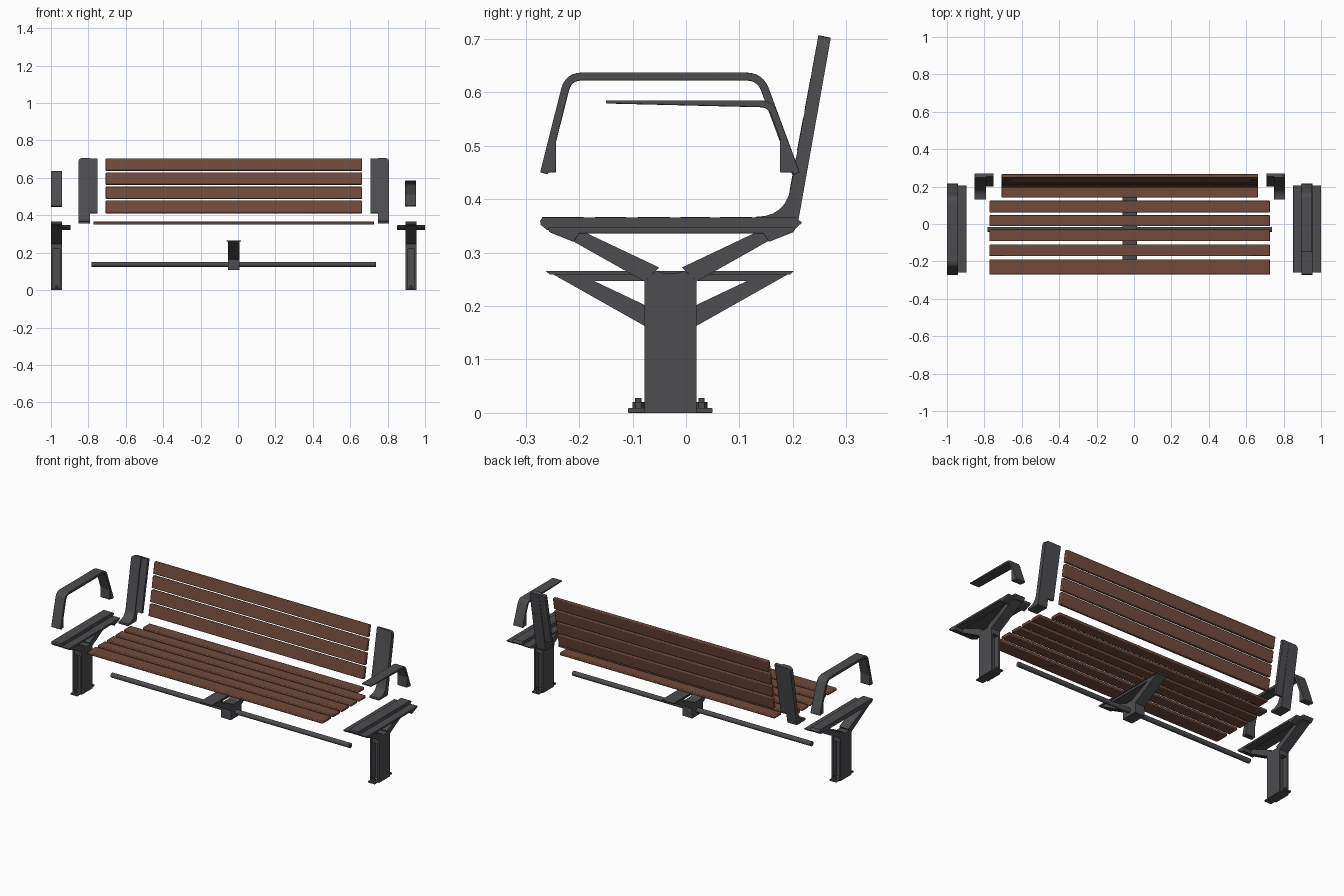
import bpy, bmesh, math
from mathutils import Vector

if "Cube" in bpy.data.objects:
    bpy.data.objects.remove(bpy.data.objects["Cube"])

XC = -0.0225  # mirror plane of the bench


def material(name, rgb):
    m = bpy.data.materials.new(name)
    m.diffuse_color = (*rgb, 1)
    m.use_nodes = True
    m.node_tree.nodes["Principled BSDF"].inputs["Base Color"].default_value = m.diffuse_color
    return m


METAL = material("dark grey metal", (0.075, 0.073, 0.08))
WOOD = material("brown wood", (0.165, 0.068, 0.045))


def finish(bm, name, mat, bevel=0.0):
    bmesh.ops.recalc_face_normals(bm, faces=bm.faces)
    me = bpy.data.meshes.new(name)
    bm.to_mesh(me)
    bm.free()
    me.materials.append(mat)
    ob = bpy.data.objects.new(name, me)
    bpy.context.collection.objects.link(ob)
    bpy.context.view_layer.objects.active = ob
    bpy.ops.object.select_all(action='DESELECT')
    ob.select_set(True)
    if bevel:
        mod = ob.modifiers.new("bevel", 'BEVEL')
        mod.width, mod.segments, mod.limit_method = bevel, 2, 'ANGLE'
    bpy.ops.object.shade_smooth_by_angle(angle=math.radians(35))
    return ob


def prism(bm, pts, x0, x1):
    """Extrude a (y, z) outline from x0 to x1."""
    vs = [bm.verts.new((x0, y, z)) for y, z in pts]
    f = bm.faces.new(vs)
    r = bmesh.ops.extrude_face_region(bm, geom=[f])
    bmesh.ops.translate(bm, vec=(x1 - x0, 0, 0),
                        verts=[g for g in r['geom'] if isinstance(g, bmesh.types.BMVert)])


def rect(y0, y1, z0, z1):
    return [(y0, z0), (y1, z0), (y1, z1), (y0, z1)]


def part(name, pieces, mat=METAL, bevel=0.0):
    bm = bmesh.new()
    for pts, x0, x1 in pieces:
        prism(bm, pts, x0, x1)
    return finish(bm, name, mat, bevel)


def fillet(pts, r, n=6):
    """Round the inner corners of an open path."""
    out = [Vector(pts[0])]
    for a, b, c in zip(pts, pts[1:], pts[2:]):
        a, b, c = Vector(a), Vector(b), Vector(c)
        p, q = b + (a - b).normalized() * r, b + (c - b).normalized() * r
        for i in range(n + 1):
            t = i / n
            out.append(p * (1 - t) ** 2 + b * 2 * t * (1 - t) + q * t * t)
    return out + [Vector(pts[-1])]


def strip(path, thick, tip=None):
    """Flat bar outline: the path plus an offset copy on its right."""
    inner = []
    for i, p in enumerate(path):
        d = (path[min(i + 1, len(path) - 1)] - path[max(i - 1, 0)]).normalized()
        inner.append(p + Vector((d.y, -d.x)) * (tip if tip and i == 0 else thick))
    return [tuple(p) for p in path] + [tuple(p) for p in reversed(inner)]


# Seat slats; the rearmost one is shorter to clear the back supports
for i, (y0, y1) in enumerate([(-0.27, -0.19), (-0.172, -0.11), (-0.092, -0.028),
                              (-0.012, 0.047), (0.062, 0.125), (0.142, 0.205)]):
    h = 0.685 if i == 5 else 0.75
    part(f"seat_slat_{i+1}", [(rect(y0, y1, 0.351, 0.367), XC - h, XC + h)], WOOD, 0.004)


# Leaning back slats
def lean(z):
    return 0.196 + (z - 0.428) * 0.186


for i in range(4):
    z0 = 0.413 + i * 0.0755
    z1 = z0 + 0.066
    o = [(lean(z0), z0), (lean(z1), z1), (lean(z1) + 0.02, z1 - 0.003), (lean(z0) + 0.02, z0 - 0.003)]
    part(f"back_slat_{i+1}", [(o, XC - 0.685, XC + 0.685)], WOOD, 0.004)

# Back supports with a curved foot, rounded outer top corner and inner flange
foot = fillet([(0.13, 0.367), (0.186, 0.367), (0.248, 0.707)], 0.055)
outline = [tuple(p) for p in foot] + [(0.271, 0.702), (0.2125, 0.372), (0.209, 0.355), (0.13, 0.355)]
flange = [(lean(0.413) + 0.006, 0.413), (lean(0.705) + 0.006, 0.705),
          (lean(0.705) + 0.023, 0.702), (lean(0.413) + 0.021, 0.41)]
for s, side in ((-1, "left"), (1, "right")):
    bm = bmesh.new()
    xo = XC + s * 0.83
    prism(bm, outline, XC + s * 0.77, xo)
    corner = [e for e in bm.edges if all(v.co.z > 0.69 and abs(v.co.x - xo) < 1e-4 for v in e.verts)]
    bmesh.ops.bevel(bm, geom=corner, offset=0.022, segments=5, profile=0.5, affect='EDGES')
    prism(bm, flange, XC + s * 0.73, XC + s * 0.77)
    finish(bm, f"back_support_{side}", METAL)

# Armrests: full loop on the left, cantilever on the right
back_plug = [(0.21, 0.45), (0.176, 0.45), (0.176, 0.512), (0.188, 0.512)]
loop = fillet([(-0.273, 0.45), (-0.226, 0.637), (0.144, 0.637), (0.213, 0.45)], 0.032)
x0, x1 = -1.0, -0.94
part("armrest_left", [(strip(loop, 0.015), x0, x1), (back_plug, x0, x1),
                      ([(-0.271, 0.45), (-0.243, 0.45), (-0.243, 0.525), (-0.252, 0.525)], x0, x1)],
     METAL, 0.002)
arm = fillet([(-0.15, 0.585), (0.163, 0.585), (0.213, 0.45)], 0.025)
part("armrest_right", [(strip(arm, 0.013, 0.006), 0.893, 0.953), (back_plug, 0.893, 0.953)], METAL, 0.002)


def branches(drop, top):
    """Two slanting arms of a Y bracket, on both sides of the post."""
    return [[(-0.078, drop), (-0.05, drop + 0.026), (-0.2, top), (-0.25, top)],
            [(0.02, drop), (-0.008, drop + 0.026), (0.142, top), (0.192, top)]]


# Legs: channel post, Y arms, top bar and side rails
top_bar = [(-0.273, 0.36), (-0.268, 0.366), (0.205, 0.366), (0.217, 0.356), (0.2, 0.34), (-0.26, 0.342), (-0.272, 0.352)]
rail = [(-0.26, 0.347), (-0.255, 0.338), (-0.21, 0.32), (-0.2, 0.336), (0.145, 0.336),
        (0.155, 0.32), (0.2, 0.338), (0.207, 0.347)]
post = [(-0.078, 0.0), (0.02, 0.0), (0.02, 0.246), (-0.002, 0.266), (-0.015, 0.262),
        (-0.043, 0.262), (-0.056, 0.266), (-0.078, 0.246)]
for s, side in ((-1, "left"), (1, "right")):
    c = XC + s * 0.9475
    a, b = c - 0.029, c + 0.029
    pieces = [(post, a, a + 0.01), (post, b - 0.01, b),
              (rect(-0.045, -0.013, 0.008, 0.25), a + 0.01, b - 0.01),
              (rect(-0.076, 0.018, 0.22, 0.262), a + 0.01, b - 0.01),
              (top_bar, a, b)]
    pieces += [(o, a, b) for o in branches(0.246, 0.343)]
    part(f"leg_{side}", pieces)
    part(f"inner_rail_{side}", [(rail, c - s * 0.029, c - s * 0.074)], METAL, 0.001)
    if s > 0:
        part("outer_rail_right", [(rail, c + 0.029, c + 0.075)], METAL, 0.001)
    # Foot plate with bolts
    part(f"foot_plate_{side}", [(rect(-0.109, 0.05, 0.0, 0.009), c - 0.022, c + 0.022)], METAL, 0.002)
    bm = bmesh.new()
    for y in (-0.089, 0.029):
        for r, z0, z1, n in ((0.011, 0.008, 0.02, 6), (0.006, 0.02, 0.028, 12)):
            g = bmesh.ops.create_cone(bm, cap_ends=True, segments=n, radius1=r, radius2=r, depth=z1 - z0)
            bmesh.ops.translate(bm, vec=(c, y, (z0 + z1) / 2), verts=g['verts'])
    finish(bm, f"foot_bolts_{side}", METAL)

# Centre bracket with a sleeve around the stretcher
a, b = XC - 0.031, XC + 0.031
pieces = [(rect(-0.078, 0.02, 0.108, 0.19), a, b),
          ([(-0.263, 0.266), (0.202, 0.266), (0.195, 0.259), (-0.255, 0.259)], a - 0.008, b + 0.008),
          (rect(-0.21, 0.155, 0.247, 0.26), a, b)]
pieces += [(o, a, b) for o in branches(0.163, 0.26)]
part("centre_bracket", pieces)

# Stretcher tube
bm = bmesh.new()
bmesh.ops.create_cone(bm, cap_ends=True, segments=24, radius1=0.0135, radius2=0.0135, depth=1.52)
for v in bm.verts:
    v.co = Vector((v.co.z + XC, v.co.x - 0.029, v.co.y + 0.138))
finish(bm, "stretcher_tube", METAL)
